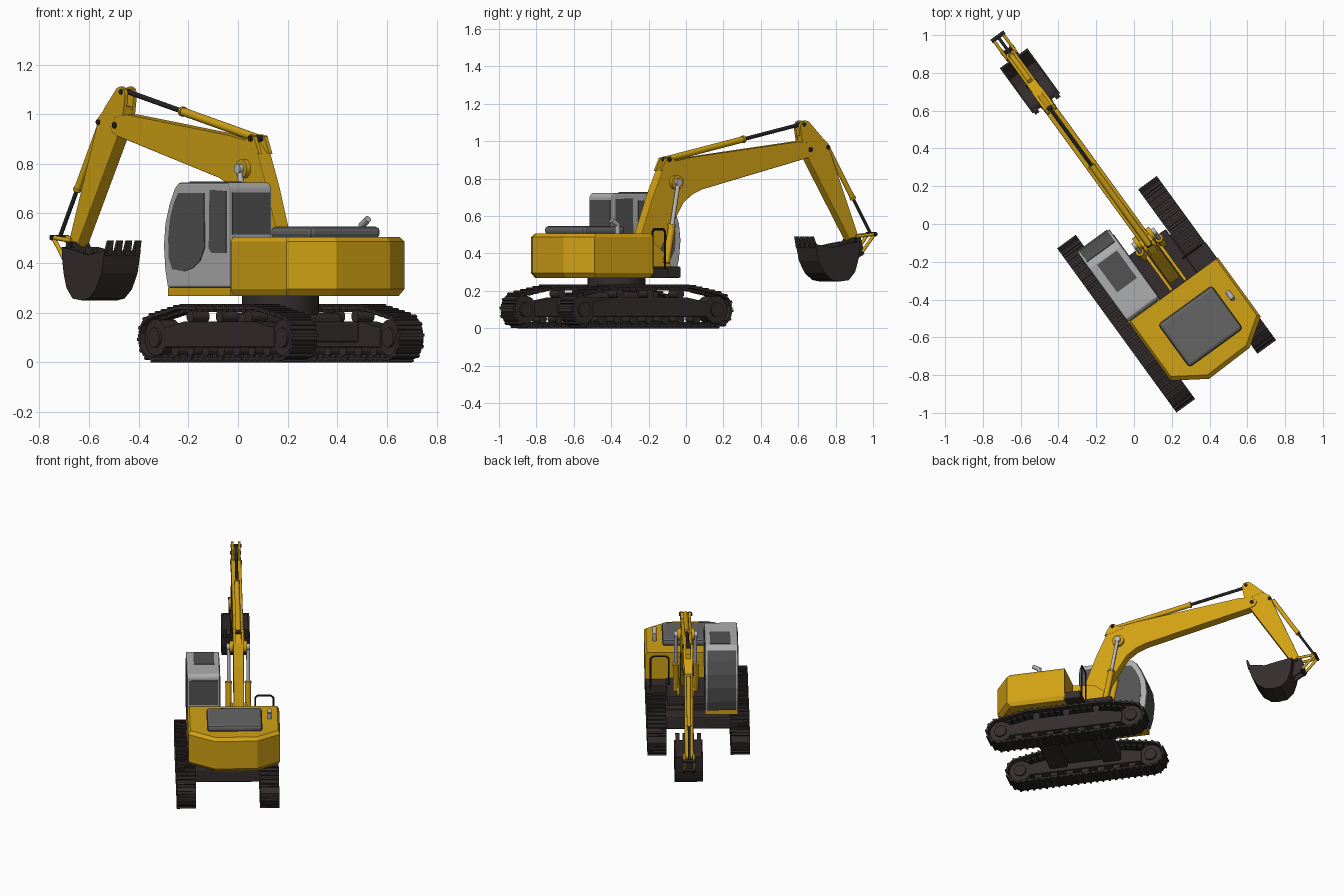
import bpy, bmesh, math
from mathutils import Vector, Matrix

cube = bpy.data.objects.get("Cube")
if cube:
    bpy.data.objects.remove(cube, do_unlink=True)

HEADING = math.radians(36)   # the machine stands turned on its base


def material(name, r, g, b):
    m = bpy.data.materials.new(name)
    m.use_nodes = True
    m.diffuse_color = (r, g, b, 1)
    m.node_tree.nodes["Principled BSDF"].inputs["Base Color"].default_value = (r, g, b, 1)
    return m


YELLOW = material("yellow paint", .64, .36, .007)
GREY = material("light grey paint", .42, .42, .42)
GLASS = material("dark grey glass", .085, .085, .085)
HOOD = material("hood grey", .13, .13, .13)
DARK = material("dark steel", .035, .026, .026)
BLACK = material("black rod", .018, .016, .016)
SILVER = material("silver", .5, .5, .52)


def finish(name, bm, mat, bevel=0, smooth=False, segments=2):
    bmesh.ops.recalc_face_normals(bm, faces=bm.faces)
    mesh = bpy.data.meshes.new(name)
    bm.to_mesh(mesh)
    bm.free()
    mesh.materials.append(mat)
    ob = bpy.data.objects.new(name, mesh)
    bpy.context.collection.objects.link(ob)
    ob.rotation_euler.z = HEADING
    if bevel:
        mod = ob.modifiers.new("bevel", 'BEVEL')
        mod.width, mod.segments, mod.limit_method = bevel, segments, 'ANGLE'
    if smooth:
        bpy.ops.object.select_all(action='DESELECT')
        ob.select_set(True)
        bpy.context.view_layer.objects.active = ob
        bpy.ops.object.shade_smooth_by_angle(angle=math.radians(40))
    return ob


def prism(name, pts, x0, x1, mat, bevel=0):
    """Side profile of (y, z) points extruded across x."""
    bm = bmesh.new()
    a, b = ([bm.verts.new((x, y, z)) for y, z in pts] for x in (x0, x1))
    bm.faces.new(a)
    bm.faces.new(b)
    for i in range(len(pts)):
        j = (i + 1) % len(pts)
        bm.faces.new((a[i], a[j], b[j], b[i]))
    return finish(name, bm, mat, bevel)


def box(name, x0, x1, y0, y1, z0, z1, mat, bevel=0):
    return prism(name, [(y0, z0), (y1, z0), (y1, z1), (y0, z1)], x0, x1, mat, bevel)


def rod(name, a, b, r, mat, sides=20):
    a, b = Vector(a), Vector(b)
    bm = bmesh.new()
    turn = (b - a).to_track_quat('Z', 'Y').to_matrix().to_4x4()
    bmesh.ops.create_cone(bm, cap_ends=True, segments=sides, radius1=r, radius2=r,
                          depth=(b - a).length, matrix=Matrix.Translation((a + b) / 2) @ turn)
    return finish(name, bm, mat, smooth=True)


def pin(name, y, z, half, r, mat, x=0):
    return rod(name, (x - half, y, z), (x + half, y, z), r, mat)


def ram(name, a, b, split, r, rod_mat):
    """Hydraulic cylinder: barrel from a, thinner rod to b."""
    mid = Vector(a).lerp(Vector(b), split)
    rod(name + "_barrel", a, mid, r, YELLOW)
    rod(name + "_collar", mid, mid + (Vector(b) - mid).normalized() * .012, r * 1.2, YELLOW)
    rod(name + "_rod", mid, b, r * .6, rod_mat)


# Tracks: closed path, pads with grousers, wheels and side frame
FRONT, REAR, AXLE, R = .035, -.84, .1, .085


def track_path():
    arc = [(R * math.cos(t), R * math.sin(t)) for t in
           (math.radians(-90 + 10 * i) for i in range(17))]
    pts = [(FRONT + c, AXLE + s) for c, s in arc]
    pts += [(-.14, .22), (-.665, .22)]
    return pts + [(REAR - c, AXLE + s) for c, s in reversed(arc)]


def resample(pts, n):
    pts = [Vector(p) for p in pts]
    segs = list(zip(pts, pts[1:] + pts[:1]))
    pitch = sum((q - p).length for p, q in segs) / n
    out, due = [], 0.0
    for p, q in segs:
        length = (q - p).length
        while due < length:
            out.append((p.lerp(q, due / length), (q - p).normalized()))
            due += pitch
        due -= length
    return out, pitch


def track(side, xc):
    spots, pitch = resample(track_path(), 54)
    bm = bmesh.new()
    for p, d in spots:
        frame = Matrix.Translation((xc, p.x, p.y)) @ Matrix.Rotation(math.atan2(d.y, d.x), 4, 'X')
        for width, length, thick, out in ((.122, pitch * .98, .012, 0), (.122, .013, .012, -.009),
                                          (.05, pitch * .7, .016, .01)):
            bmesh.ops.create_cube(bm, size=1, matrix=frame @ Matrix.Translation((0, 0, out))
                                  @ Matrix.Diagonal((width, length, thick, 1)))
    finish(side + "_track_belt", bm, DARK)
    prism(side + "_track_frame", [(REAR + .06, .06), (FRONT - .06, .06), (FRONT - .06, .14),
          (-.16, .165), (-.64, .165), (REAR + .06, .14)], xc - .045, xc + .045, DARK, .006)
    for y, end in ((FRONT, "idler"), (REAR, "sprocket")):
        pin(f"{side}_{end}", y, AXLE, .04, .074, DARK, xc)
        pin(f"{side}_{end}_hub", y, AXLE, .052, .04, DARK, xc)
    for i in range(7):
        pin(f"{side}_lower_roller_{i}", -.72 + i * .105, .05, .035, .025, DARK, xc)
    for y in (-.6, -.4, -.2):
        pin(f"{side}_upper_roller", y, .185, .04, .024, DARK, xc)


track("left", -.344)
track("right", .186)
box("undercarriage_frame", -.30, .14, -.53, -.27, .1, .2, DARK, .02)
for y in (-.58, -.22):
    box("cross_beam", -.30, .14, y - .06, y + .06, .08, .165, DARK, .01)
rod("slewing_ring", (-.08, -.4, .19), (-.08, -.4, .275), .155, DARK, 40)

# Rear engine housing: plan outline stacked in levels, with sloped rims
plan = [(-.33, -.405), (-.33, -.785), (-.16, -.897), (.11, -.89), (.255, -.79), (.255, -.405)]
bm = bmesh.new()
rings = []
for z, s in ((.268, .95), (.295, 1), (.487, 1), (.506, .955)):
    rings.append([bm.verts.new((-.037 + (x + .037) * s, -.405 + (y + .405) * s, z)) for x, y in plan])
bm.faces.new(rings[0])
bm.faces.new(rings[-1])
for lo, hi in zip(rings, rings[1:]):
    for i in range(len(plan)):
        j = (i + 1) % len(plan)
        bm.faces.new((lo[i], lo[j], hi[j], hi[i]))
finish("engine_housing", bm, YELLOW)
box("engine_hood", -.21, .142, -.787, -.505, .5, .547, HOOD, .018)
rod("exhaust_pipe", (.19, -.59, .5), (.19, -.59, .56), .014, GREY)
rod("exhaust_outlet", (.19, -.585, .55), (.19, -.63, .578), .014, GREY)

# Front deck, step and handrail
box("front_deck", -.125, .12, -.41, -.12, .27, .33, DARK, .008)
box("side_step", .12, .25, -.41, -.3, .27, .32, DARK)
rail = [(.105, .3), (.105, .515), (.12, .53), (.205, .53), (.22, .515), (.22, .3)]
for (xa, za), (xb, zb) in zip(rail, rail[1:]):
    rod("handrail", (xa, -.298, za), (xb, -.298, zb), .006, BLACK, 8)

# Cab: bowed front, glass as thin plates
L, RT = -.332, -.122
box("cab_floor", L, RT, -.405, .022, .268, .302, YELLOW)
nose = [(.028, .302), (.046, .37), (.056, .47), (.046, .56), (.016, .64), (-.018, .7)]
prism("cab_shell", [(-.4, .302)] + nose + [(-.046, .724), (-.385, .724), (-.4, .705)],
      L, RT, GREY, .008)
glass = nose[:]
prism("windscreen", [(y + .004, z) for y, z in glass] + [(y - .006, z - .003) for y, z in reversed(glass)],
      L + .014, RT - .014, GLASS)
door = [(-.01, .375), (.014, .42), (.018, .5), (.006, .58), (-.02, .64), (-.05, .682), (-.228, .682),
        (-.23, .46), (-.2, .41), (-.15, .38), (-.09, .367)]
rear_pane = [(-.26, .46), (-.28, .44), (-.378, .44), (-.378, .69), (-.265, .695)]
for side, x in (("left", L), ("right", RT)):
    prism(side + "_door_glass", door, x - .003, x + .003, GLASS)
    prism(side + "_rear_glass", rear_pane, x - .003, x + .003, GLASS)
box("rear_window", L + .012, RT - .012, -.404, -.396, .515, .685, GLASS)
box("roof_hatch", -.285, -.155, -.24, -.06, .72, .728, GLASS)

# Boom with foot brackets
prism("boom", [(-.37, .36), (-.32, .5), (-.24, .71), (-.18, .84), (-.12, .89), (.02, .915), (.72, .998),
      (.8, .99), (.836, .955), (.82, .925), (.78, .91), (.087, .743), (.02, .715), (-.04, .67),
      (-.148, .497), (-.22, .36)], -.033, .033, YELLOW, .004)
for s in (-1, 1):
    x = s * .046
    prism("boom_foot_bracket", [(-.4, .32), (-.14, .32), (-.15, .38), (-.25, .46), (-.4, .48)],
          x - .008, x + .008, YELLOW)
    prism("boom_ram_lug", [(-.19, .84), (-.155, .91), (-.125, .918), (-.1, .9), (-.06, .88)],
          s * .026 - .008, s * .026 + .008, YELLOW)
    # Lift rams and their bosses
    pin("lift_ram_boss", -.095, .78, .013, .038, YELLOW, s * .042)
    pin("lift_ram_eye", -.095, .78, .012, .02, SILVER, s * .062)
    ram("lift_ram", (s * .062, -.175, .35), (s * .062, -.095, .78), .45, .019, SILVER)
    # Upper ears of the stick
    prism("stick_ear", [(.75, .98), (.733, 1.08), (.742, 1.102), (.765, 1.112), (.79, 1.105), (.88, 1.02)],
          s * .022 - .008, s * .022 + .008, YELLOW)
    # Bucket linkage
    for a, b in (((1.225, .503), (1.1, .49)), ((1.225, .503), (1.135, .4))):
        rod("bucket_link", (s * .03, *a), (s * .03, *b), .009, YELLOW, 10)
    prism("bucket_ear", [(1.03, .44), (1.07, .485), (1.13, .49), (1.155, .4), (1.06, .34)],
          s * .026 - .007, s * .026 + .007, DARK)

# Stick, crowd ram and bucket ram
prism("stick", [(.745, 1.03), (.75, .98), (.80, .89), (1.062, .475), (1.095, .452), (1.125, .48),
      (.935, .945), (.925, .985), (.85, 1.045)], -.028, .028, YELLOW, .004)
ram("crowd_ram", (0, -.136, .902), (0, .755, 1.09), .57, .017, BLACK)
ram("bucket_ram", (0, .935, .965), (0, 1.222, .503), .57, .014, BLACK)
for name, y, z, half, r in (("crowd_ram_pin", -.136, .902, .042, .012), ("stick_top_pin", .76, 1.09, .034, .011),
                            ("elbow_pin", .8, .955, .038, .013), ("bucket_ram_pin", .918, .968, .034, .011),
                            ("link_pin", 1.225, .503, .042, .011), ("bucket_pin", 1.1, .475, .038, .011),
                            ("bucket_link_pin", 1.135, .4, .04, .011)):
    pin(name, y, z, half, r, BLACK)

# Bucket: curved shell, side plates and teeth
scoop = [(.79, .45), (.812, .36), (.85, .295), (.9, .258), (.95, .25), (1.01, .257), (1.052, .3),
         (1.072, .36), (1.08, .41), (1.085, .465)]
inner = [(.94 + (y - .94) * .92, .46 + (z - .46) * .93) for y, z in scoop]
prism("bucket_shell", scoop + inner[::-1], -.086, .086, DARK)
for s in (-1, 1):
    prism("bucket_side", scoop + [(1.0, .452), (.9, .432)], s * .085 - .005, s * .085 + .005, DARK)
for i in range(4):
    x = -.069 + i * .046
    prism("bucket_tooth", [(.786, .43), (.812, .43), (.785, .492), (.774, .49)], x - .013, x + .013, DARK)
